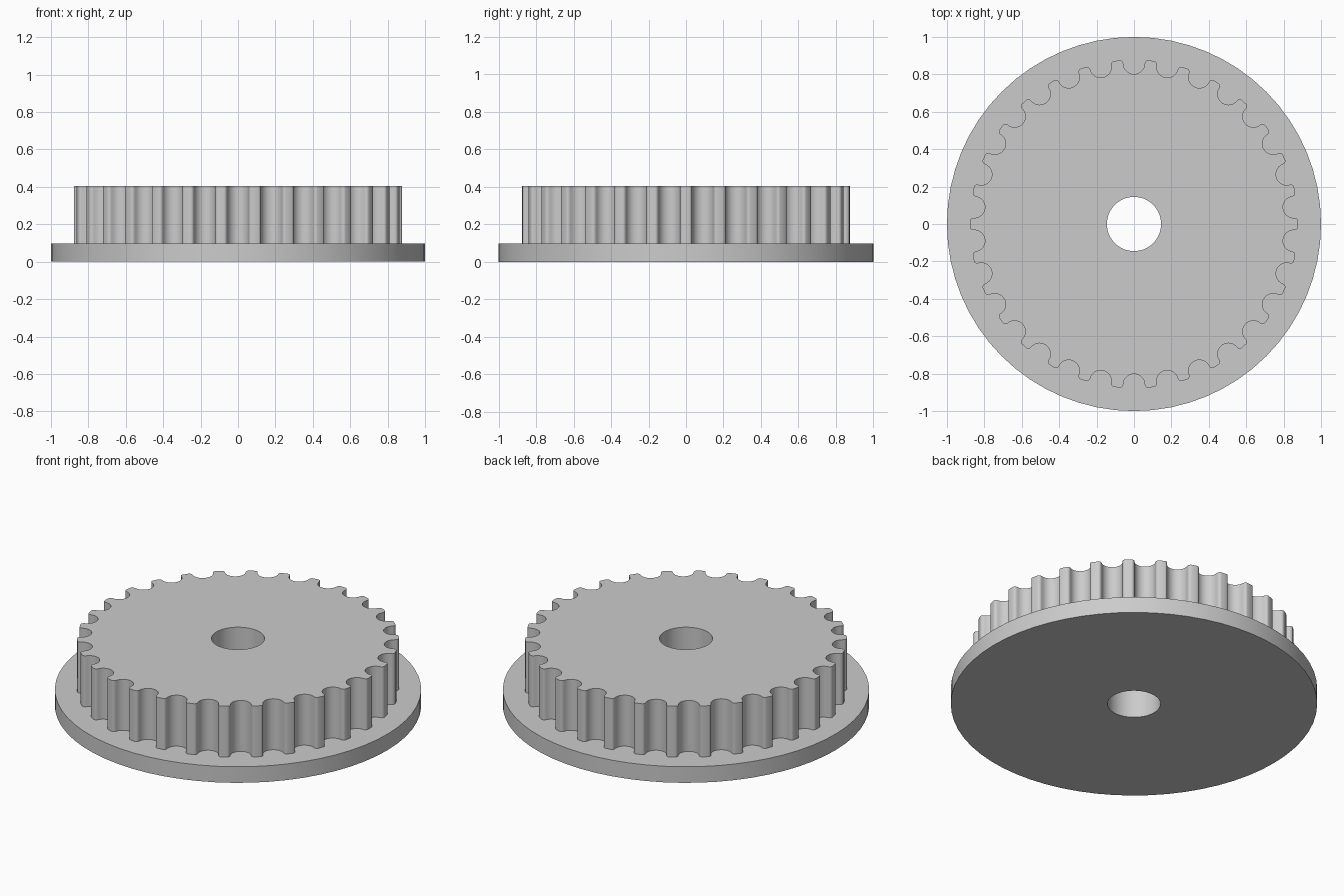
import bpy, bmesh, math

if "Cube" in bpy.data.objects:
    bpy.data.objects.remove(bpy.data.objects["Cube"])

TEETH = 30
FLANGE_R, TIP_R, BORE_R = 1.0, 0.878, 0.145
FLANGE_Z, TOP_Z = 0.097, 0.404


def circle(radius, count):
    return [(radius * math.cos(math.tau * i / count),
             radius * math.sin(math.tau * i / count)) for i in range(count)]


def toothed_outline():
    # one groove: rounded tooth corner, round bottom, mirrored corner
    corner = [(0.075, 0.0), (0.069, 0.001), (0.064, 0.004), (0.060, 0.009)]
    arc = [(0.0575 * math.cos(math.pi * i / 14),
            0.016 + 0.0575 * math.sin(math.pi * i / 14)) for i in range(15)]
    groove = corner + arc + [(-u, d) for u, d in reversed(corner)]
    base = math.sqrt(TIP_R ** 2 - 0.075 ** 2)
    points = []
    for k in range(TEETH):
        a = math.pi / 2 + math.tau * k / TEETH
        c, s = math.cos(a), math.sin(a)
        for u, d in groove:
            r = base - d
            points.append((r * c + u * s, r * s - u * c))
    return points


bm = bmesh.new()


def ring(points, z):
    verts = [bm.verts.new((x, y, z)) for x, y in points]
    edges = [bm.edges.new((verts[i - 1], verts[i])) for i in range(len(verts))]
    return verts, edges


def wall(low, high):
    a, b = low[0], high[0]
    for i in range(len(a)):
        bm.faces.new((a[i - 1], a[i], b[i], b[i - 1]))


def cap(outer, inner):
    bmesh.ops.triangle_fill(bm, use_beauty=True, edges=outer[1] + inner[1])


# outlines at each level
rim, teeth, bore = circle(FLANGE_R, 64), toothed_outline(), circle(BORE_R, 48)
rim_low, rim_high = ring(rim, 0), ring(rim, FLANGE_Z)
teeth_low, teeth_high = ring(teeth, FLANGE_Z), ring(teeth, TOP_Z)
bore_low, bore_high = ring(bore, 0), ring(bore, TOP_Z)

# flat faces: underside, flange ledge, wheel top
cap(rim_low, bore_low)
cap(rim_high, teeth_low)
cap(teeth_high, bore_high)

# upright walls: flange rim, teeth, shaft bore
wall(rim_low, rim_high)
wall(teeth_low, teeth_high)
wall(bore_low, bore_high)
bmesh.ops.recalc_face_normals(bm, faces=bm.faces[:])

mesh = bpy.data.meshes.new("toothed_pulley")
bm.to_mesh(mesh)
bm.free()
pulley = bpy.data.objects.new("toothed_pulley", mesh)
bpy.context.collection.objects.link(pulley)

grey = bpy.data.materials.new("plain grey")
grey.diffuse_color = (0.6, 0.6, 0.6, 1)
grey.use_nodes = True
grey.node_tree.nodes["Principled BSDF"].inputs["Base Color"].default_value = grey.diffuse_color
mesh.materials.append(grey)

bpy.context.view_layer.objects.active = pulley
pulley.select_set(True)
bpy.ops.object.shade_smooth_by_angle(angle=math.radians(30))
